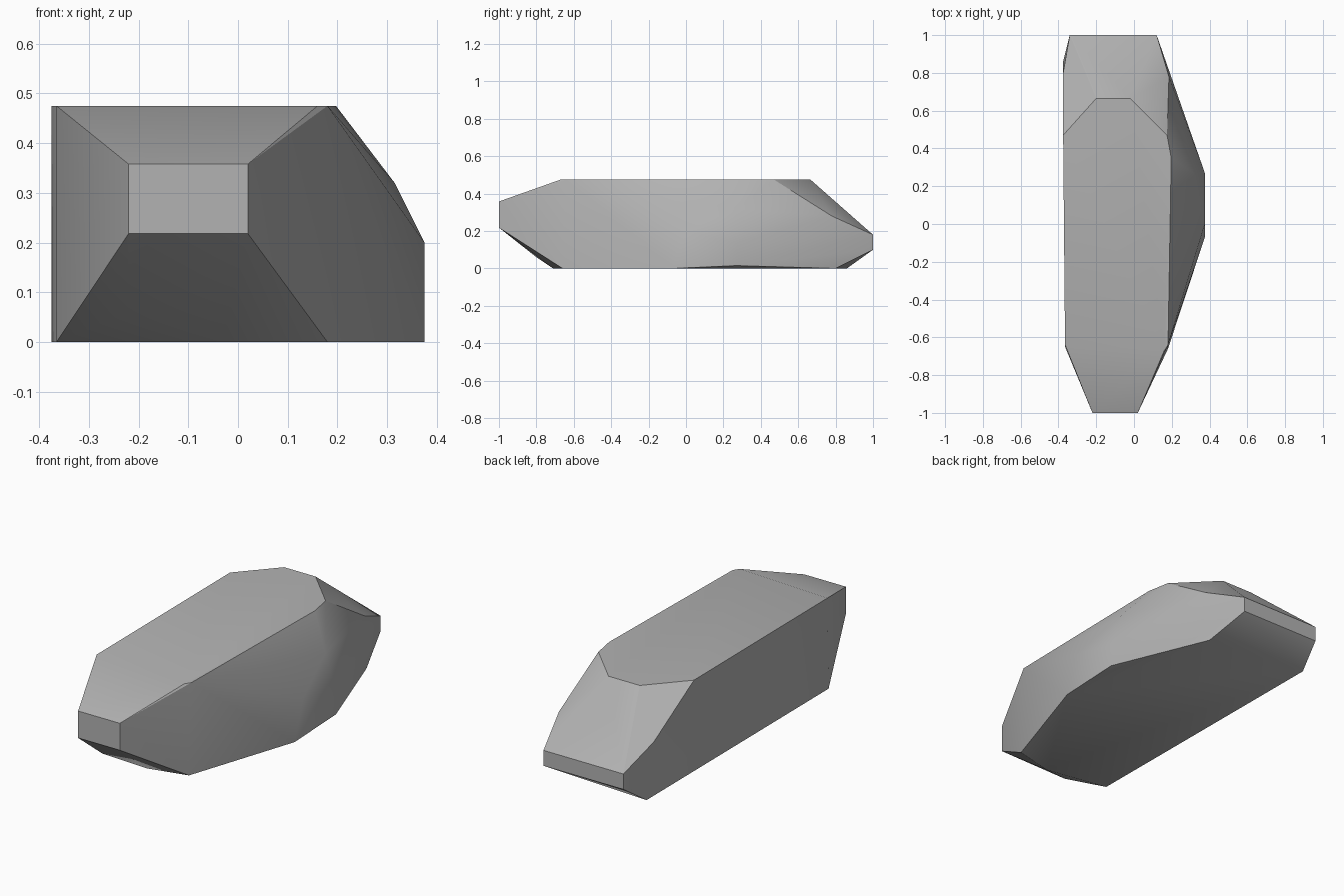
import bpy
import bmesh
import math

# Remove the default cube
default_cube = bpy.data.objects.get("Cube")
if default_cube:
    bpy.data.objects.remove(default_cube, do_unlink=True)


def grey_stone():
    material = bpy.data.materials.new("stone grey")
    material.use_nodes = True
    colour = (.45, .45, .45, 1)
    material.diffuse_color = colour
    material.node_tree.nodes["Principled BSDF"].inputs["Base Color"].default_value = colour
    return material


def rectangle(left, right, y, low, high):
    """Corners of a small upright end face."""
    return [(x, y, z) for x in (left, right) for z in (low, high)]


def outline(height, points):
    """Corners of a level face."""
    return [(x, y, height) for x, y in points]


# Level top and base of the boulder
top = outline(.475, [(-.365, -.64), (.16, -.67), (.18, -.64), (.197, .35),
                     (.175, .47), (-.02, .665), (-.2, .665), (-.375, .47)])
base = outline(0, [(-.365, -.65), (-.03, -.71), (.18, -.66),
                   (.375, -.07), (.18, .8), (-.375, .86)])

# Blunt ends
front_end = rectangle(-.22, .02, -1, .218, .358)
back_end = rectangle(-.34, .12, 1, .1, .18)

# Side bulge, rear shoulders and lower front chip
bulge = [(.375, 0, .2), (.375, .27, .135), (.375, .27, .015), (.315, .27, .32)]
shoulders = [(-.375, .8, .28), (.185, .78, .28)]
chip = [(-.22, -.8, .06)]

# Wrap the corners in one faceted skin
bm = bmesh.new()
for corner in top + base + front_end + back_end + bulge + shoulders + chip:
    bm.verts.new(corner)
hull = bmesh.ops.convex_hull(bm, input=bm.verts)
loose = [v for v in bm.verts if not v.link_faces]
bmesh.ops.delete(bm, geom=loose, context="VERTS")
bmesh.ops.dissolve_limit(bm, angle_limit=math.radians(1), verts=bm.verts, edges=bm.edges)
bmesh.ops.recalc_face_normals(bm, faces=bm.faces)

mesh = bpy.data.meshes.new("boulder")
bm.to_mesh(mesh)
bm.free()
mesh.materials.append(grey_stone())
boulder = bpy.data.objects.new("boulder", mesh)
bpy.context.collection.objects.link(boulder)

# Soften shallow facets, keep hard edges crisp
bpy.ops.object.select_all(action="DESELECT")
boulder.select_set(True)
bpy.context.view_layer.objects.active = boulder
bpy.ops.object.shade_smooth_by_angle(angle=math.radians(30))
